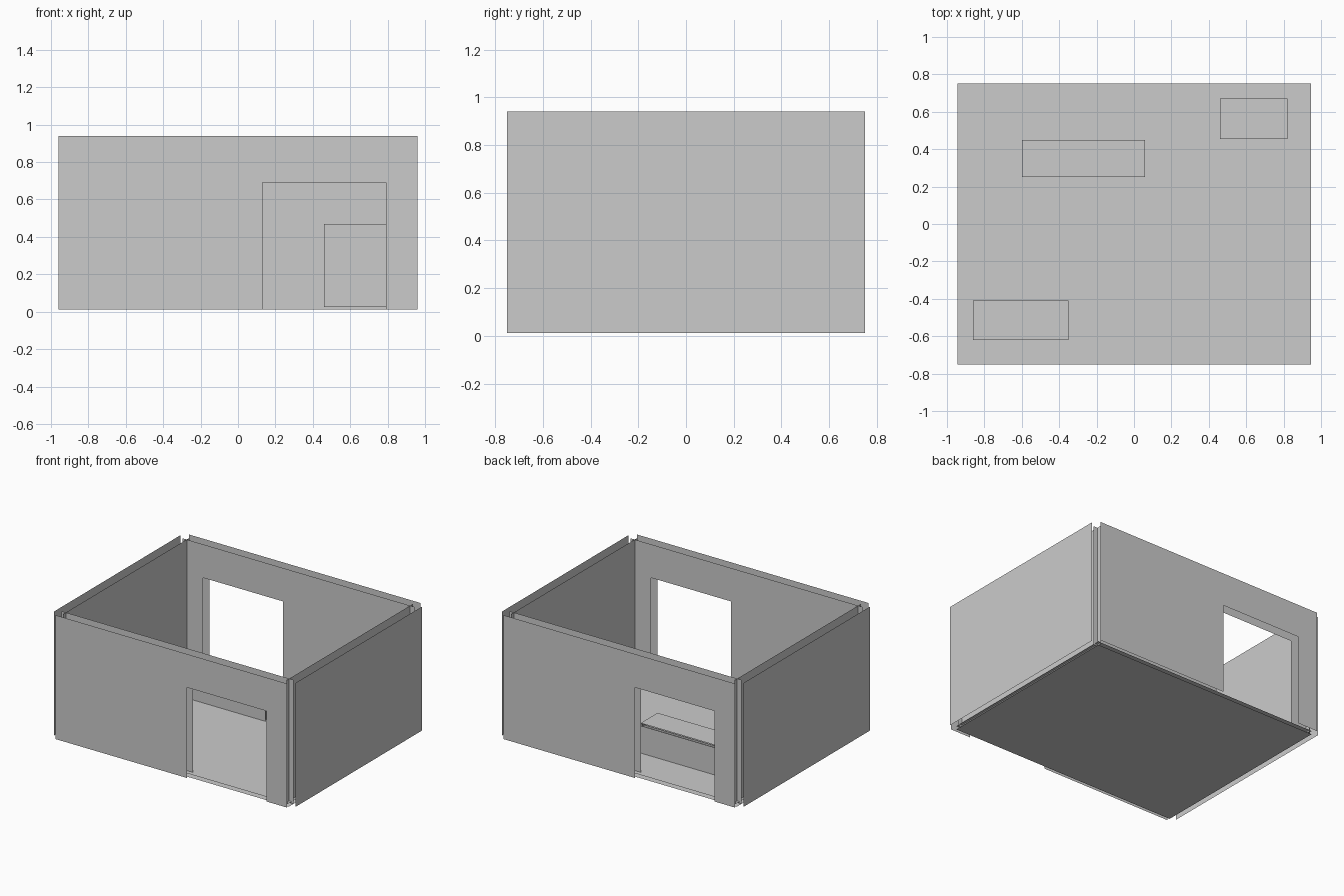
import bpy, bmesh
from mathutils import Vector

cube = bpy.data.objects.get("Cube")
if cube:
    bpy.data.objects.remove(cube, do_unlink=True)

grey = bpy.data.materials.new("plain_grey")
grey.use_nodes = True
colour = (0.6, 0.6, 0.6, 1)
grey.diffuse_color = colour
grey.node_tree.nodes["Principled BSDF"].inputs["Base Color"].default_value = colour

X, Y, Z = Vector((1, 0, 0)), Vector((0, 1, 0)), Vector((0, 0, 1))
BASE, TOP = 0.0125, 0.94
HALF_X, HALF_Y = 0.9625, 0.7525
WALL, SHEET = 0.075, 0.025


def skins(bm, origin, u, v, outline, gap):
    """Two parallel open-edged skins, facing away from each other."""
    n = u.cross(v)
    for side in (1, -1):
        pts = outline if side > 0 else outline[::-1]
        bm.faces.new([bm.verts.new(origin + u * a + v * b + n * side * gap / 2)
                      for a, b in pts])


def rect(a0, a1, b0, b1):
    return [(a0, b0), (a1, b0), (a1, b1), (a0, b1)]


def part(name, panels):
    bm = bmesh.new()
    for p in panels:
        skins(bm, *p)
    mesh = bpy.data.meshes.new(name)
    bm.to_mesh(mesh)
    bm.free()
    mesh.materials.append(grey)
    obj = bpy.data.objects.new(name, mesh)
    bpy.context.collection.objects.link(obj)


# Floor
part("floor", [(Z * BASE, X, Y, rect(-0.945, 0.945, -0.75, 0.75), SHEET)])

# Front and back walls, each with a doorway on its own right-hand side
doorway = [(-0.96, BASE), (0.13, BASE), (0.13, 0.69), (0.79, 0.69),
           (0.79, BASE), (0.96, BASE), (0.96, TOP), (-0.96, TOP)]
for name, s in (("front_wall", 1), ("back_wall", -1)):
    part(name, [(Y * -HALF_Y * s, X * s, Z, doorway, WALL)])

# Solid side walls
for name, s in (("left_wall", 1), ("right_wall", -1)):
    part(name, [(X * HALF_X * s, Y * s, Z, rect(-0.75, 0.75, BASE, TOP), WALL)])


# Furniture boxes made of thin double panels
def box(name, x0, x1, y0, y1, h):
    cx, cy = X * (x0 + x1) / 2, Y * (y0 + y1) / 2
    w, d = (x1 - x0) / 2, (y1 - y0) / 2
    panels = [(cx + cy + Z * h, X, Y, rect(-w, w, -d, d), SHEET)]
    for s in (1, -1):
        panels.append((cx + cy - Y * d * s, X * s, Z, rect(-w, w, SHEET, h), SHEET))
        panels.append((cx + cy + X * w * s, Y * s, Z, rect(-d, d, SHEET, h), SHEET))
    part(name, panels)


box("tall_cabinet", 0.46, 0.82, 0.455, 0.67, 0.47)
box("low_bench", -0.6, 0.06, 0.25, 0.45, 0.23)
box("corner_cabinet", -0.86, -0.35, -0.62, -0.41, 0.35)
